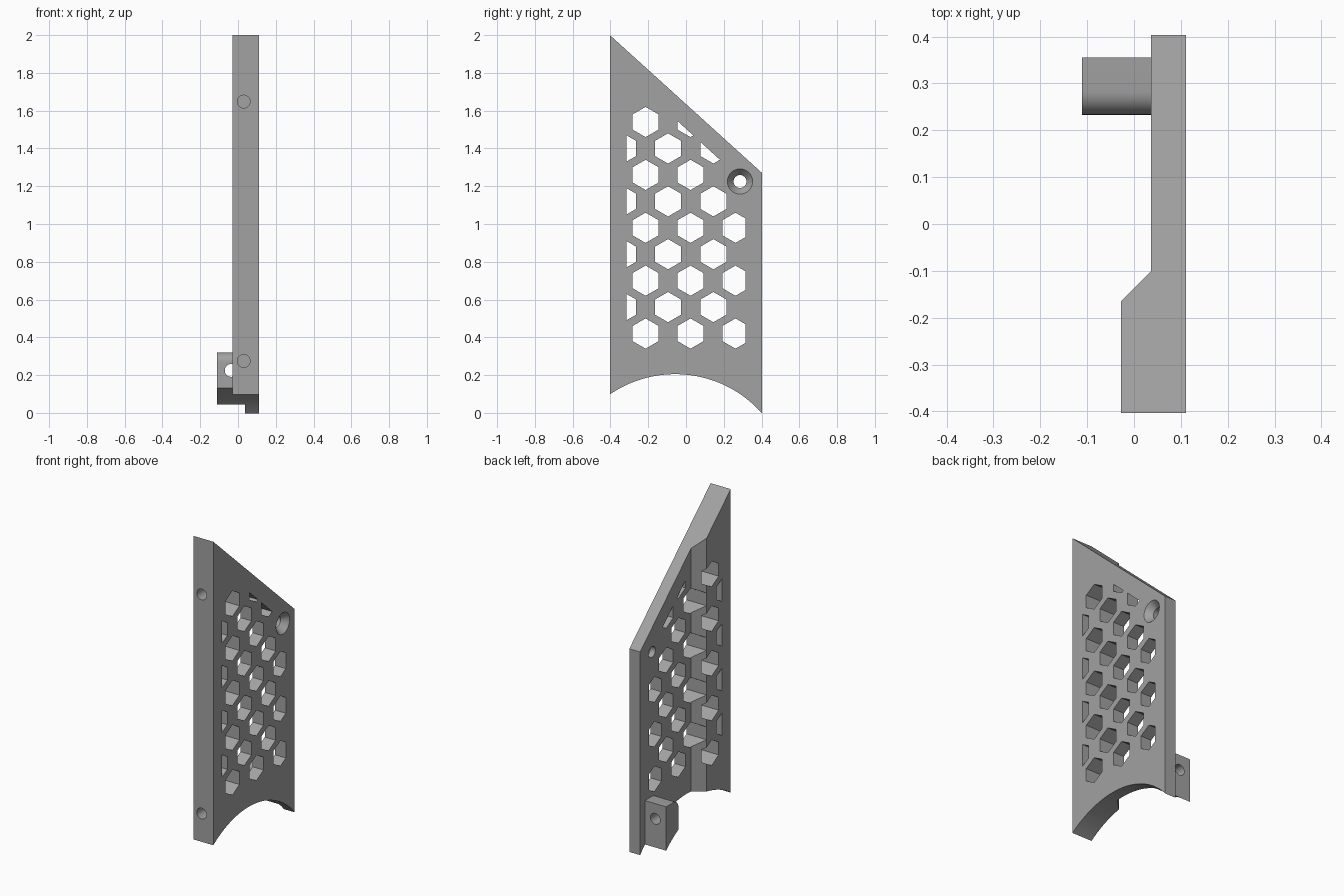
import bpy, bmesh, math
from mathutils import Matrix, Vector

if "Cube" in bpy.data.objects:
    bpy.data.objects.remove(bpy.data.objects["Cube"])

X_BACK, X_STEP, X_FACE = -0.028, 0.036, 0.111   # thick back, thin back, outer face
ARC_Y, ARC_Z, ARC_R = -0.057, -0.407, 0.612     # arch under the panel

grey = bpy.data.materials.new("plain grey")
grey.diffuse_color = (0.36, 0.36, 0.36, 1)
grey.use_nodes = True
grey.node_tree.nodes["Principled BSDF"].inputs["Base Color"].default_value = grey.diffuse_color


def make(name, bm):
    bmesh.ops.recalc_face_normals(bm, faces=bm.faces)
    me = bpy.data.meshes.new(name)
    bm.to_mesh(me)
    bm.free()
    me.materials.append(grey)
    ob = bpy.data.objects.new(name, me)
    bpy.context.collection.objects.link(ob)
    return ob


def prism(bm, points, offset):
    """Extrude a closed 3D outline along an offset."""
    face = bm.faces.new([bm.verts.new(p) for p in points])
    ext = bmesh.ops.extrude_face_region(bm, geom=[face], use_keep_orig=True)
    verts = [v for v in ext["geom"] if isinstance(v, bmesh.types.BMVert)]
    bmesh.ops.translate(bm, verts=verts, vec=offset)


def side_prism(name, outlines, x0, x1):
    """Extrude (y, z) outlines along x."""
    bm = bmesh.new()
    for pts in outlines:
        prism(bm, [(x0, y, z) for y, z in pts], (x1 - x0, 0, 0))
    return make(name, bm)


def rod(name, centre, axis, r1, r2, depth, segments=32):
    bm = bmesh.new()
    turn = Vector((0, 0, 1)).rotation_difference(Vector(axis)).to_matrix().to_4x4()
    bmesh.ops.create_cone(bm, cap_ends=True, segments=segments, radius1=r1,
                          radius2=r2, depth=depth,
                          matrix=Matrix.Translation(centre) @ turn)
    return make(name, bm)


def combine(target, tool, operation="DIFFERENCE"):
    mod = target.modifiers.new("combine", "BOOLEAN")
    mod.operation, mod.object, mod.solver = operation, tool, "EXACT"
    bpy.context.view_layer.objects.active = target
    bpy.ops.object.modifier_apply(modifier=mod.name)
    bpy.data.objects.remove(tool)


def clip(pts, a, b, c):
    """Keep the part of an outline where a*y + b*z <= c."""
    out = []
    for p, q in zip(pts, pts[1:] + pts[:1]):
        dp, dq = a * p[0] + b * p[1] - c, a * q[0] + b * q[1] - c
        if dp <= 0:
            out.append(p)
        if dp * dq < 0:
            t = dp / (dp - dq)
            out.append((p[0] + t * (q[0] - p[0]), p[1] + t * (q[1] - p[1])))
    return out


# Panel with sloped top edge
panel = side_prism("vented_side_panel",
                   [[(-0.403, -0.1), (0.403, -0.1), (0.403, 1.27), (-0.403, 2.0)]],
                   X_BACK, X_FACE)

# Thin the rear part of the panel, leaving a thick front rail with a bevel
bm = bmesh.new()
prism(bm, [(X_BACK - 0.1, -0.165, -0.3), (X_BACK, -0.165, -0.3), (X_STEP, -0.101, -0.3),
           (X_STEP, 0.6, -0.3), (X_BACK - 0.1, 0.6, -0.3)], (0, 0, 2.6))
combine(panel, make("step_cutter", bm))

# Mounting block with a rounded upper front edge
r = 0.05
block = [(0.355, -0.05), (0.355, 0.32)]
block += [(0.233 + r - r * math.sin(a), 0.32 - r + r * math.cos(a))
          for a in (i * math.pi / 16 for i in range(9))]
block += [(0.233, -0.05)]
combine(panel, side_prism("mounting_block", [block], -0.111, 0.07), "UNION")

# Arch through panel and block
combine(panel, rod("arch_cutter", (0, ARC_Y, ARC_Z), (1, 0, 0), ARC_R, ARC_R, 1, 160))

# Honeycomb vents, trimmed to a border inside the panel outline
vents = []
for row in range(9):
    z = 0.42 + 0.14 * row
    columns = (-0.333, -0.095, 0.145) if row % 2 else (-0.214, 0.024, 0.262)
    for y in columns:
        if y > 0.2 and z > 1.1:      # keep solid around the screw hole
            continue
        hexagon = [(y + 0.08 * math.sin(k * math.pi / 3),
                    z + 0.08 * math.cos(k * math.pi / 3)) for k in range(6)]
        hexagon = clip(hexagon, -1, 0, 0.315)
        hexagon = clip(hexagon, 1, 0, 0.315)
        hexagon = clip(hexagon, 0.9125, 1, 1.504)
        if len(hexagon) > 2:
            vents.append(hexagon)
combine(panel, side_prism("vent_cutter", vents, -0.2, 0.3))

# Countersunk screw hole in the outer face
combine(panel, rod("screw_cutter", (0.07, 0.286, 1.225), (1, 0, 0), 0.034, 0.034, 0.3))
combine(panel, rod("countersink_cutter", (X_FACE - 0.015, 0.286, 1.225), (1, 0, 0),
                   0.034, 0.075, 0.05))

# Blind holes in the front edge and a through hole in the block
for z in (0.275, 1.648):
    combine(panel, rod("front_hole_cutter", (0.03, -0.4, z), (0, 1, 0), 0.034, 0.034, 0.4))
combine(panel, rod("block_hole_cutter", (-0.036, 0.3, 0.225), (0, 1, 0), 0.034, 0.034, 0.3))

# Smooth the round surfaces, keep edges sharp
bpy.ops.object.select_all(action="DESELECT")
panel.select_set(True)
bpy.context.view_layer.objects.active = panel
bpy.ops.object.shade_smooth_by_angle(angle=math.radians(30))
